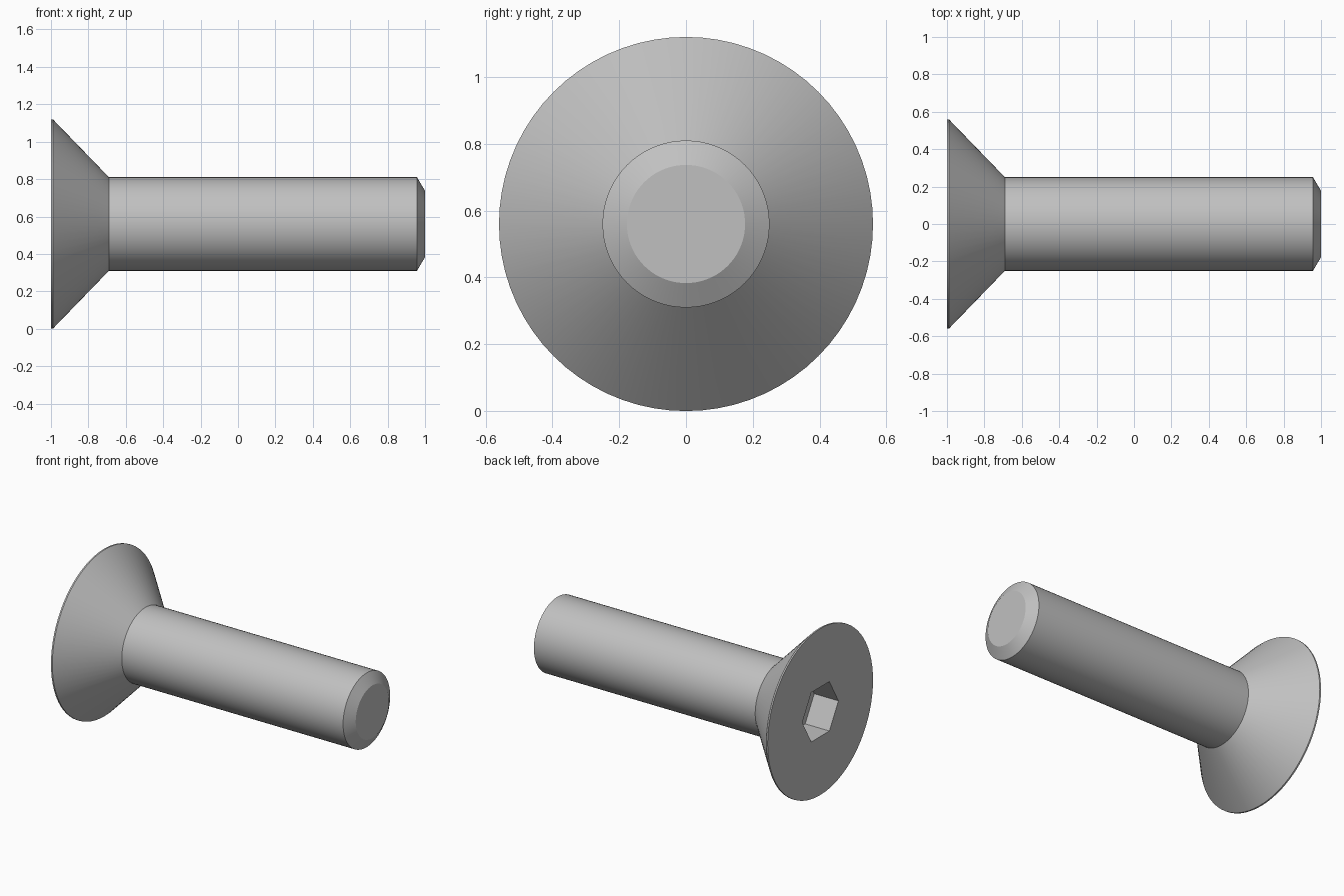
import bpy, bmesh
from math import cos, sin, pi

cube = bpy.data.objects.get("Cube")
if cube:
    bpy.data.objects.remove(cube, do_unlink=True)

SEGMENTS = 72
AXIS_Z = 0.56

steel = bpy.data.materials.new("grey_steel")
steel.use_nodes = True
GREY = (0.53, 0.53, 0.53, 1)
steel.diffuse_color = GREY
steel.node_tree.nodes["Principled BSDF"].inputs["Base Color"].default_value = GREY


def circle(radius):
    return lambda a: radius


def hexagon(corner):
    # Radius of a hexagon outline at angle a, with corners on the y axis
    return lambda a: corner * cos(pi / 6) / cos(a % (pi / 3) - pi / 6)


def lathe(name, sections, cap_start=False, cap_end=False):
    """Skin a row of (x, outline) cross-sections along the x axis."""
    bm = bmesh.new()
    rings = []
    for x, outline in sections:
        ring = []
        for i in range(SEGMENTS):
            a = 2 * pi * i / SEGMENTS
            r = outline(a)
            ring.append(bm.verts.new((x, r * cos(a), AXIS_Z + r * sin(a))))
        rings.append(ring)
    for r0, r1 in zip(rings, rings[1:]):
        for i in range(SEGMENTS):
            j = (i + 1) % SEGMENTS
            bm.faces.new((r0[i], r0[j], r1[j], r1[i]))
    if cap_start:
        bm.faces.new(rings[0][::-1])
    if cap_end:
        bm.faces.new(rings[-1])
    mesh = bpy.data.meshes.new(name)
    bm.to_mesh(mesh)
    bm.free()
    mesh.materials.append(steel)
    obj = bpy.data.objects.new(name, mesh)
    bpy.context.collection.objects.link(obj)
    bpy.ops.object.select_all(action="DESELECT")
    obj.select_set(True)
    bpy.context.view_layer.objects.active = obj
    bpy.ops.object.shade_smooth_by_angle(angle=pi / 6)
    return obj


# Countersunk head: socket floor, socket mouth, flat face, thin rim, cone
lathe("countersunk_head", [
    (-0.82, hexagon(0.192)),
    (-1.0, hexagon(0.192)),
    (-1.0, circle(0.56)),
    (-0.99, circle(0.56)),
    (-0.69, circle(0.25)),
], cap_start=True)

# Plain shank with a chamfered tip
lathe("shank", [
    (-0.69, circle(0.25)),
    (0.957, circle(0.25)),
    (1.0, circle(0.177)),
], cap_end=True)
